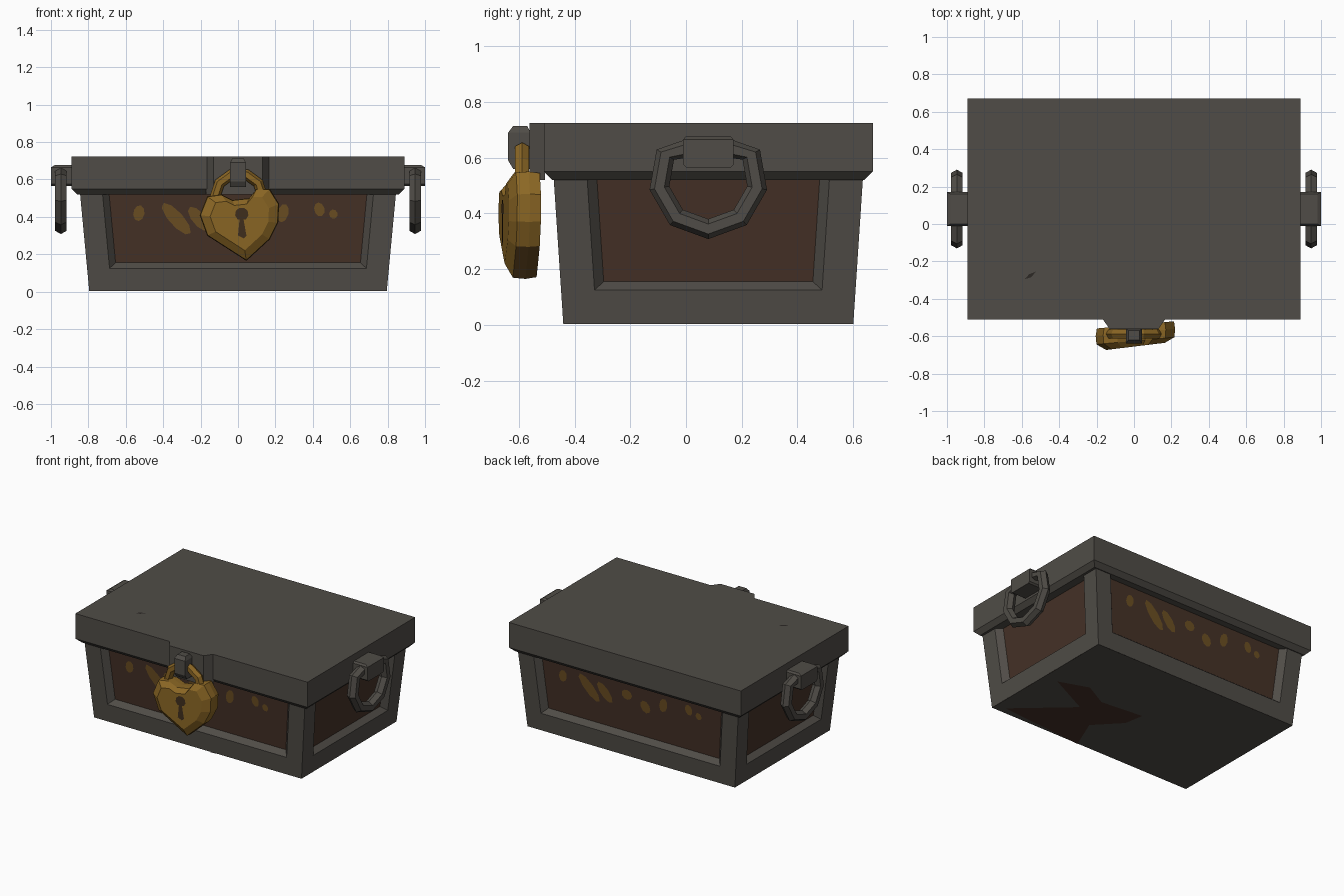
import bpy, math
from mathutils import Vector, Matrix

if "Cube" in bpy.data.objects:
    bpy.data.objects.remove(bpy.data.objects["Cube"])

CY = 0.08  # chest centre in y


def mat(name, *rgb):
    m = bpy.data.materials.new(name)
    m.diffuse_color = (*rgb, 1)
    m.use_nodes = True
    m.node_tree.nodes["Principled BSDF"].inputs["Base Color"].default_value = m.diffuse_color
    return m


GREY = mat("dark_metal_grey", 0.080, 0.073, 0.063)
BROWN = mat("panel_brown", 0.060, 0.031, 0.020)
SPOT = mat("faded_gold_paint", 0.150, 0.078, 0.016)
GOLD = mat("lock_gold", 0.260, 0.135, 0.018)
DARKGOLD = mat("tarnished_gold", 0.130, 0.064, 0.014)
HOLE = mat("keyhole_brown", 0.050, 0.027, 0.012)
STAIN = mat("dark_stain", 0.025, 0.021, 0.018)


def make(name, verts, faces, mats, rule=None):
    me = bpy.data.meshes.new(name)
    me.from_pydata([tuple(v) for v in verts], [], faces)
    for m in mats:
        me.materials.append(m)
    if rule:
        for p in me.polygons:
            p.material_index = rule(p)
    me.update()
    ob = bpy.data.objects.new(name, me)
    bpy.context.collection.objects.link(ob)
    return ob


def loft(name, rings, mats, rule=None):
    """Closed solid through rings; each ring counter-clockwise seen from the last ring's side."""
    n = len(rings[0])
    verts = [v for r in rings for v in r]
    faces = [(k * n + i, k * n + (i + 1) % n, (k + 1) * n + (i + 1) % n, (k + 1) * n + i)
             for k in range(len(rings) - 1) for i in range(n)]
    faces += [tuple(reversed(range(n))), tuple(range((len(rings) - 1) * n, len(rings) * n))]
    return make(name, verts, faces, mats, rule)


def rect(hx, hy, z, cx=0, cy=CY):
    return [(cx - hx, cy - hy, z), (cx + hx, cy - hy, z), (cx + hx, cy + hy, z), (cx - hx, cy + hy, z)]


def tube(name, path, centre, place, radius, sides, closed, mat_):
    """Tube along a planar path; place maps (a, b, normal offset) to 3D."""
    c, n, verts = Vector(centre), len(path), []
    for p in path:
        p = Vector(p)
        out = (p - c).normalized()
        for s in range(sides):
            t = 2 * math.pi * s / sides
            q = p + out * radius * math.cos(t)
            verts.append(place(q.x, q.y, radius * math.sin(t)))
    faces = []
    for i in range(n if closed else n - 1):
        j = (i + 1) % n
        for s in range(sides):
            t = (s + 1) % sides
            faces.append((i * sides + s, i * sides + t, j * sides + t, j * sides + s))
    ob = make(name, verts, faces, [mat_])
    import bmesh
    bm = bmesh.new()
    bm.from_mesh(ob.data)
    bmesh.ops.recalc_face_normals(bm, faces=bm.faces)
    bm.to_mesh(ob.data)
    bm.free()
    return ob


# Tapered chest sides: point on side k at width u, height z, recess d
HALF = [(0.795, 0.52), (0.52, 0.795)]  # (half length, distance) at the base
TAPER = [(0.05, 0.035), (0.035, 0.05)]


def half_len(k, z):
    return HALF[k % 2][0] + TAPER[k % 2][0] * z / 0.53


def side_point(k, u, z, d=0.0):
    dist = HALF[k % 2][1] + TAPER[k % 2][1] * z / 0.53 - d
    return Matrix.Rotation(k * math.pi / 2, 3, 'Z') @ Vector((u, -dist, z)) + Vector((0, CY, 0))


DEPTH = 0.04
verts, faces = [], []
for k in range(4):
    b = len(verts)
    for z0, margin, d in ((0.003, 0, 0), (0.125, 0.12, 0), (0.155, 0.155, DEPTH)):
        for sx, z in ((-1, z0), (1, z0), (1, 0.535), (-1, 0.535)):
            verts.append(side_point(k, sx * (half_len(k, z) - margin), z, d))
    for o in (b, b + 4):
        a = o + 4
        faces += [(o, a, a + 3, o + 3), (o, o + 1, a + 1, a), (a + 1, o + 1, o + 2, a + 2)]
    faces.append((b + 8, b + 9, b + 10, b + 11))
b = len(verts)
verts += rect(0.795, 0.52, 0.003)
faces.append((b + 3, b + 2, b + 1, b))
panels = {6 + 7 * k for k in range(4)}
make("chest_body", verts, faces, [GREY, BROWN], lambda p: int(p.index in panels))

# Lid with a chamfered lower edge
loft("lid", [rect(0.86, 0.56, 0.52), rect(0.89, 0.59, 0.55), rect(0.89, 0.59, 0.724)], [GREY])

# Painted gold spots on front and back panels: x, z, width, height, tilt
SPOTS = [(-.53, .42, .06, .085, -10), (-.33, .39, .075, .22, 42), (-.21, .39, .07, .16, 40),
         (-.04, .42, .08, .07, 0), (.10, .37, .07, .09, 30), (.24, .42, .06, .10, -15),
         (.435, .44, .055, .075, 15), (.51, .415, .045, .05, 20)]
for k, label in ((0, "front"), (2, "back")):
    verts, faces = [], []
    for x, z, w, h, tilt in SPOTS:
        r, b = math.radians(tilt), len(verts)
        for i in range(9):
            t = 2 * math.pi * i / 9
            px, pz = w / 2 * math.cos(t), h / 2 * math.sin(t)
            verts.append(side_point(k, x + px * math.cos(r) - pz * math.sin(r),
                                    z + px * math.sin(r) + pz * math.cos(r), DEPTH - 0.004))
        faces.append(tuple(range(b, b + 9)))
    make(label + "_painted_spots", verts, faces, [SPOT])

# Brown stain under the chest and small dark scuff on the lid
stain = [(.06, .5), (.19, .43), (.3, .52), (.495, .49), (.48, .62), (.38, .78), (.44, 1), (.04, .95), (.26, .65)]
make("underside_stain", [(.79 - 1.58 * a, .6 - 1.04 * c, 0) for a, c in stain], [tuple(range(9))], [BROWN])
make("lid_scuff", [(-.585, -.295, .727), (-.55, -.285, .727), (-.525, -.255, .727), (-.56, -.268, .727)],
     [(0, 1, 2, 3)], [STAIN])

# Side handles: nine-sided ring hanging in a bracket
ring = []
for i in range(9):
    t = math.radians(40 * i)
    ring.append((CY + 0.178 * math.sin(t), min(0.522 - 0.178 * math.cos(t), 0.635)))
for s, label in ((-1, "left"), (1, "right")):
    tube(label + "_handle_ring", ring, (CY, 0.522), lambda a, c, n: (s * 0.947 + n, a, c),
         0.036, 6, True, GREY)
    loft(label + "_handle_bracket", [rect(0.06, 0.08, 0.565, s * 0.94), rect(0.06, 0.09, 0.575, s * 0.94),
                                     rect(0.06, 0.09, 0.665, s * 0.94), rect(0.05, 0.08, 0.677, s * 0.93)], [GREY])

# Hasp plate and staple on the lid front
plate = [(-.17, -.505), (-.13, -.562), (.13, -.562), (.17, -.505)]
loft("hasp_plate", [[(x, y, z) for x, y in plate] for z in (0.52, 0.724)], [GREY])
loft("hasp_staple", [rect(.042, .03, .56, 0, -.59), rect(.042, .04, .59, 0, -.598),
                     rect(.042, .04, .69, 0, -.598), rect(.03, .025, .714, 0, -.595)], [GREY])

# Padlock body, heart-shaped and turned slightly sideways
OUT = [(.045, .165), (.17, .28), (.215, .37), (.22, .47), (.17, .55), (.10, .55), (.06, .50),
       (-.03, .49), (-.09, .52), (-.165, .51), (-.205, .41), (-.165, .30)]


def lock_ring(y, scale):
    return [(.01 + (x - .01) * scale, y + .09 * x, .38 + (z - .38) * scale) for x, z in OUT]


loft("padlock_body", [lock_ring(-.54, .97), lock_ring(-.58, 1), lock_ring(-.625, .98), lock_ring(-.655, .74)],
     [GOLD, DARKGOLD], lambda p: int(p.center.z < .32 and p.center.y > -.61))

# Keyhole
hole = [(.03, .285), (.045, .30), (.03, .385)]
hole += [(.02 + .036 * math.cos(math.radians(t)), .415 + .036 * math.sin(math.radians(t)))
         for t in range(-50, 231, 40)]
hole += [(.008, .385), (.0, .30)]
make("keyhole", [(x, -.660 + .09 * x, z) for x, z in hole], [tuple(range(len(hole)))], [HOLE])

# Shackle arch through the staple
arch = [(.005 + .128 * math.cos(math.radians(t)), .505 + .128 * math.sin(math.radians(t)))
        for t in range(0, 181, 36)]
tube("padlock_shackle", arch, (.005, .505), lambda a, c, n: (a, -.588 + n, c), 0.029, 6, False, GOLD)
